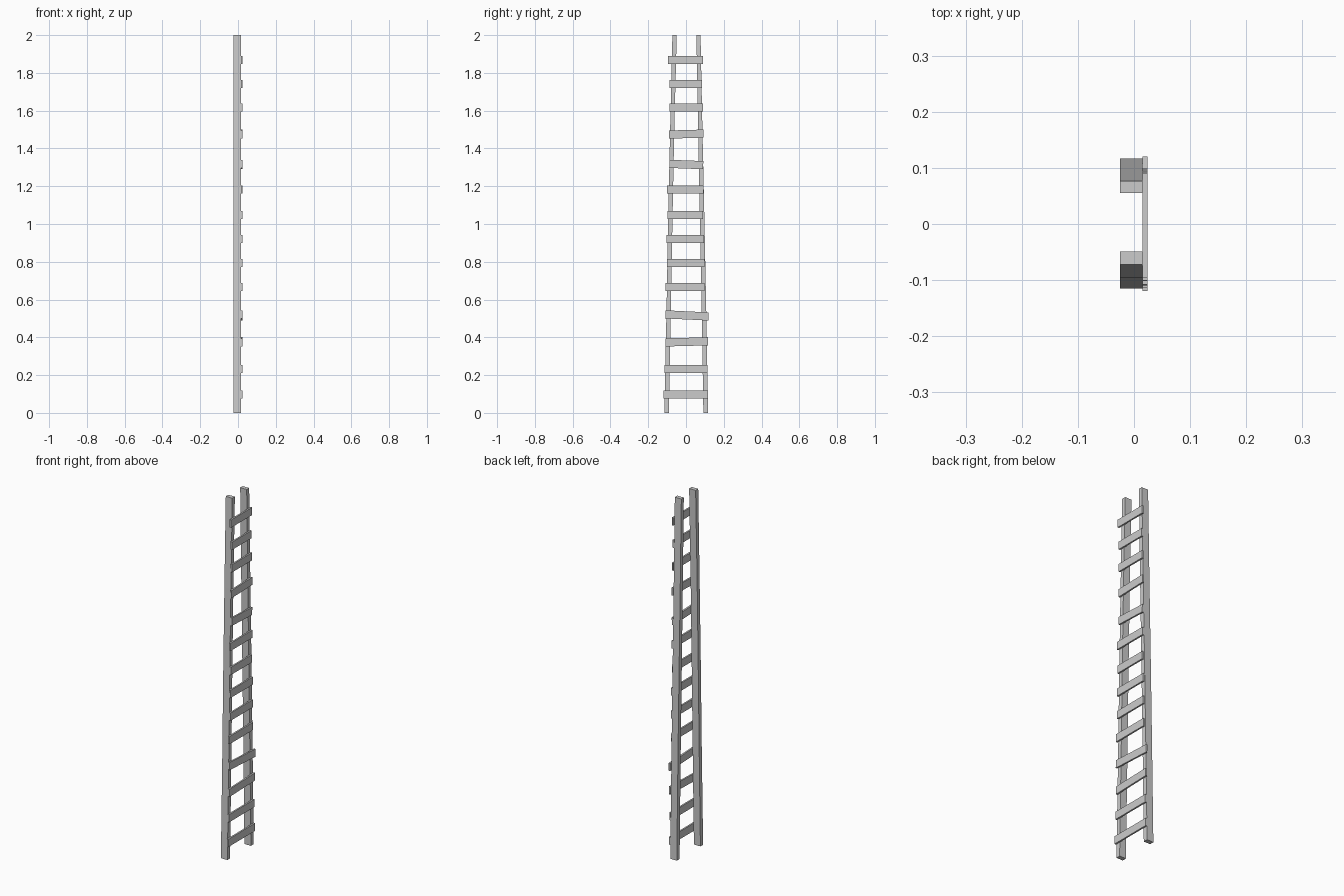
import bpy, bmesh
from math import atan2, cos, sin

if "Cube" in bpy.data.objects:
    bpy.data.objects.remove(bpy.data.objects["Cube"])

X_BACK, X_FACE, X_FRONT = -0.025, 0.015, 0.024


def prism(name, outline, x0, x1):
    """Extrude a (y, z) outline along x from x0 to x1."""
    bm = bmesh.new()
    face = bm.faces.new([bm.verts.new((x0, y, z)) for y, z in outline])
    ext = bmesh.ops.extrude_face_region(bm, geom=[face])
    for v in ext["geom"]:
        if isinstance(v, bmesh.types.BMVert):
            v.co.x = x1
    bmesh.ops.recalc_face_normals(bm, faces=bm.faces)
    mesh = bpy.data.meshes.new(name)
    bm.to_mesh(mesh)
    bm.free()
    obj = bpy.data.objects.new(name, mesh)
    bpy.context.collection.objects.link(obj)


# Side rails: slightly crooked, (z, outer y, inner y) stations
rails = {
    "left_rail": [(0, -0.115, -0.091), (0.55, -0.103, -0.080),
                  (1.0, -0.095, -0.072), (1.5, -0.084, -0.062), (2.0, -0.072, -0.049)],
    "right_rail": [(0, 0.117, 0.092), (0.55, 0.107, 0.083),
                   (1.0, 0.098, 0.074), (1.5, 0.087, 0.064), (2.0, 0.077, 0.055)],
}
for name, stations in rails.items():
    outline = [(o, z) for z, o, i in stations] + [(i, z) for z, o, i in reversed(stations)]
    prism(name, outline, X_BACK, X_FACE)

# Rungs: (centre z, left y, right y, rise from left to right)
rungs = [
    (0.098, -0.119, 0.117, 0), (0.233, -0.113, 0.113, 0),
    (0.376, -0.109, 0.117, 0.006), (0.516, -0.109, 0.119, -0.011),
    (0.667, -0.108, 0.099, 0), (0.794, -0.100, 0.098, 0),
    (0.921, -0.102, 0.096, 0), (1.048, -0.098, 0.091, 0),
    (1.183, -0.101, 0.093, 0), (1.315, -0.088, 0.091, -0.007),
    (1.476, -0.090, 0.093, 0.005), (1.616, -0.087, 0.091, 0),
    (1.741, -0.087, 0.086, 0), (1.868, -0.095, 0.091, 0),
]
for n, (z, y0, y1, rise) in enumerate(rungs, 1):
    a = atan2(rise, y1 - y0)
    cy, hl, hh = (y0 + y1) / 2, (y1 - y0) / 2, 0.0215
    corners = [(-hl, -hh), (hl, -hh), (hl, hh), (-hl, hh)]
    outline = [(cy + u * cos(a) - v * sin(a), z + u * sin(a) + v * cos(a)) for u, v in corners]
    prism(f"rung_{n:02d}", outline, X_FACE, X_FRONT)
